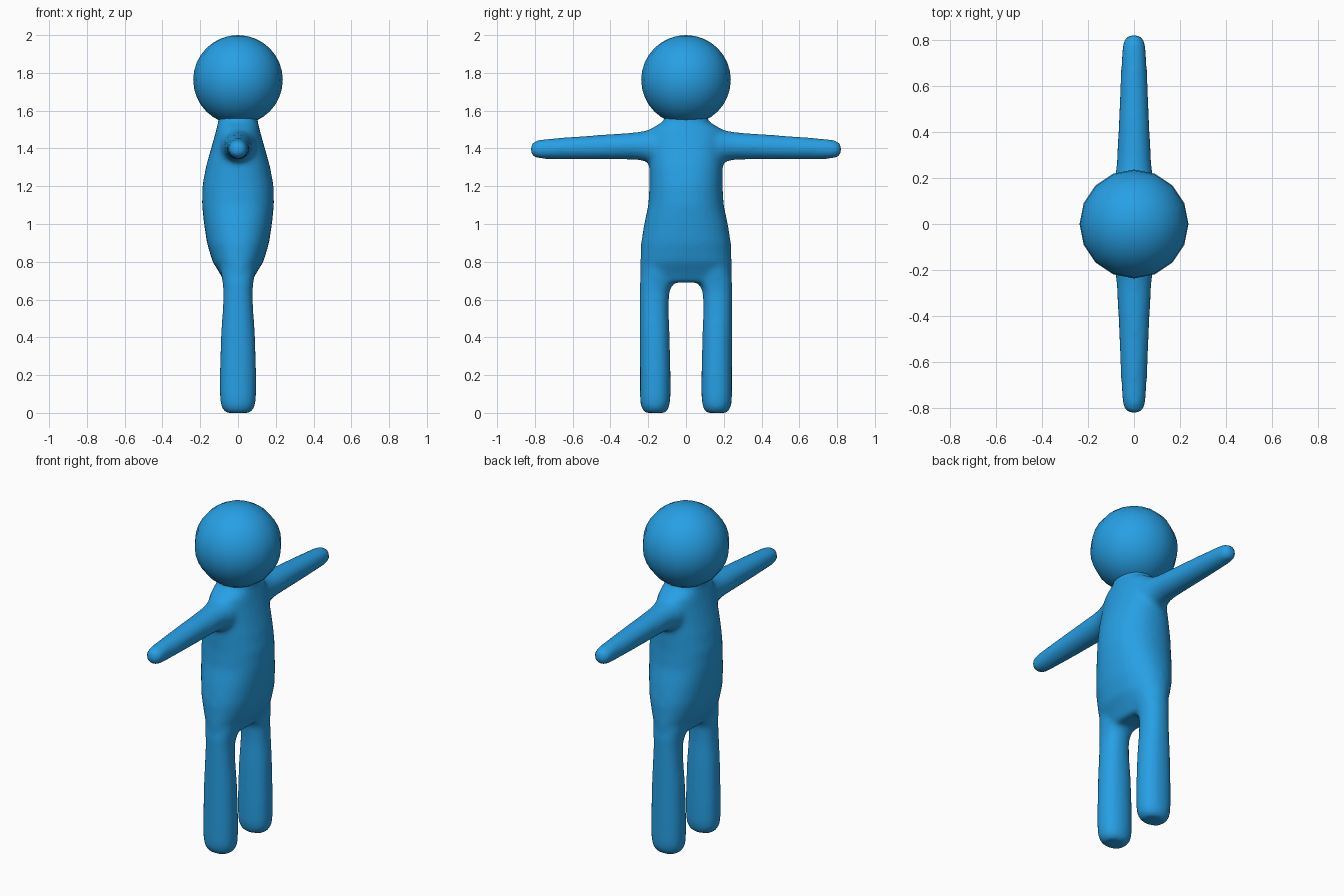
import bpy, bmesh, math
from mathutils import Vector

if "Cube" in bpy.data.objects:
    bpy.data.objects.remove(bpy.data.objects["Cube"])


def loft(bm, sections, place, power=2.2, n=28):
    """Skin super-ellipse sections (t, centre, half_a, half_b), capped at both ends."""
    rings = []
    for t, c, a, b in sections:
        ring = []
        for i in range(n):
            ang = 2 * math.pi * i / n
            ca, sa = math.cos(ang), math.sin(ang)
            u = a * math.copysign(abs(ca) ** (2 / power), ca)
            v = b * math.copysign(abs(sa) ** (2 / power), sa)
            ring.append(bm.verts.new(place(t, u, c + v)))
        rings.append(ring)
    for r0, r1 in zip(rings, rings[1:]):
        for i in range(n):
            j = (i + 1) % n
            bm.faces.new((r0[i], r0[j], r1[j], r1[i]))
    bm.faces.new(rings[0][::-1])
    bm.faces.new(rings[-1])


blue = bpy.data.materials.new("blue")
blue.diffuse_color = (0.02, 0.35, 0.78, 1)
blue.use_nodes = True
blue.node_tree.nodes["Principled BSDF"].inputs["Base Color"].default_value = blue.diffuse_color

# Torso: (z, y centre, half x, half y)
torso = [(0.69, 0, 0.07, 0.225), (0.74, 0, 0.097, 0.243), (0.80, 0, 0.135, 0.242),
         (0.90, 0, 0.165, 0.238), (1.00, 0, 0.180, 0.222), (1.10, 0, 0.191, 0.200),
         (1.20, 0, 0.189, 0.194), (1.30, 0, 0.171, 0.195), (1.40, 0, 0.143, 0.198),
         (1.47, 0, 0.123, 0.198), (1.505, 0, 0.114, 0.185), (1.53, 0, 0.107, 0.142),
         (1.55, 0, 0.104, 0.112), (1.63, 0, 0.104, 0.112)]
# Leg: (z, y centre, half x, half y)
leg = [(0.0, 0.163, 0.062, 0.052), (0.012, 0.163, 0.077, 0.066), (0.04, 0.163, 0.091, 0.077),
       (0.08, 0.163, 0.096, 0.081), (0.20, 0.163, 0.097, 0.081), (0.40, 0.165, 0.091, 0.079),
       (0.55, 0.168, 0.081, 0.076), (0.64, 0.166, 0.077, 0.078), (0.69, 0.155, 0.082, 0.090),
       (0.80, 0.130, 0.10, 0.10)]
# Arm: (y, z centre, half x, half z)
arm = [(0.08, 1.405, 0.11, 0.105), (0.18, 1.410, 0.092, 0.094), (0.22, 1.413, 0.081, 0.080),
       (0.27, 1.413, 0.075, 0.072), (0.40, 1.409, 0.069, 0.067), (0.60, 1.402, 0.060, 0.060),
       (0.75, 1.397, 0.053, 0.053), (0.79, 1.395, 0.048, 0.048), (0.813, 1.395, 0.036, 0.036),
       (0.824, 1.395, 0.016, 0.016)]

# Body: torso and limbs fused into one soft skin
bm = bmesh.new()
loft(bm, torso, lambda t, u, v: Vector((u, v, t)))
for s in (-1, 1):
    loft(bm, leg, lambda t, u, v: Vector((u, s * v, t)))
    loft(bm, arm, lambda t, u, v: Vector((u, s * t, v)), power=2)
bmesh.ops.recalc_face_normals(bm, faces=bm.faces)
mesh = bpy.data.meshes.new("body")
bm.to_mesh(mesh)
bm.free()
body = bpy.data.objects.new("body", mesh)
bpy.context.collection.objects.link(body)
body.data.materials.append(blue)
remesh = body.modifiers.new("fuse", 'REMESH')
remesh.mode = 'VOXEL'
remesh.voxel_size = 0.014
remesh.use_smooth_shade = True
soften = body.modifiers.new("soften", 'SMOOTH')
soften.factor = 0.5
soften.iterations = 9

# Head: coarse smooth-shaded ball
bpy.ops.mesh.primitive_uv_sphere_add(segments=16, ring_count=16, radius=0.237,
                                     location=(0, 0, 1.763))
head = bpy.context.object
head.name = "head"
head.data.materials.append(blue)
bpy.ops.object.shade_smooth()
